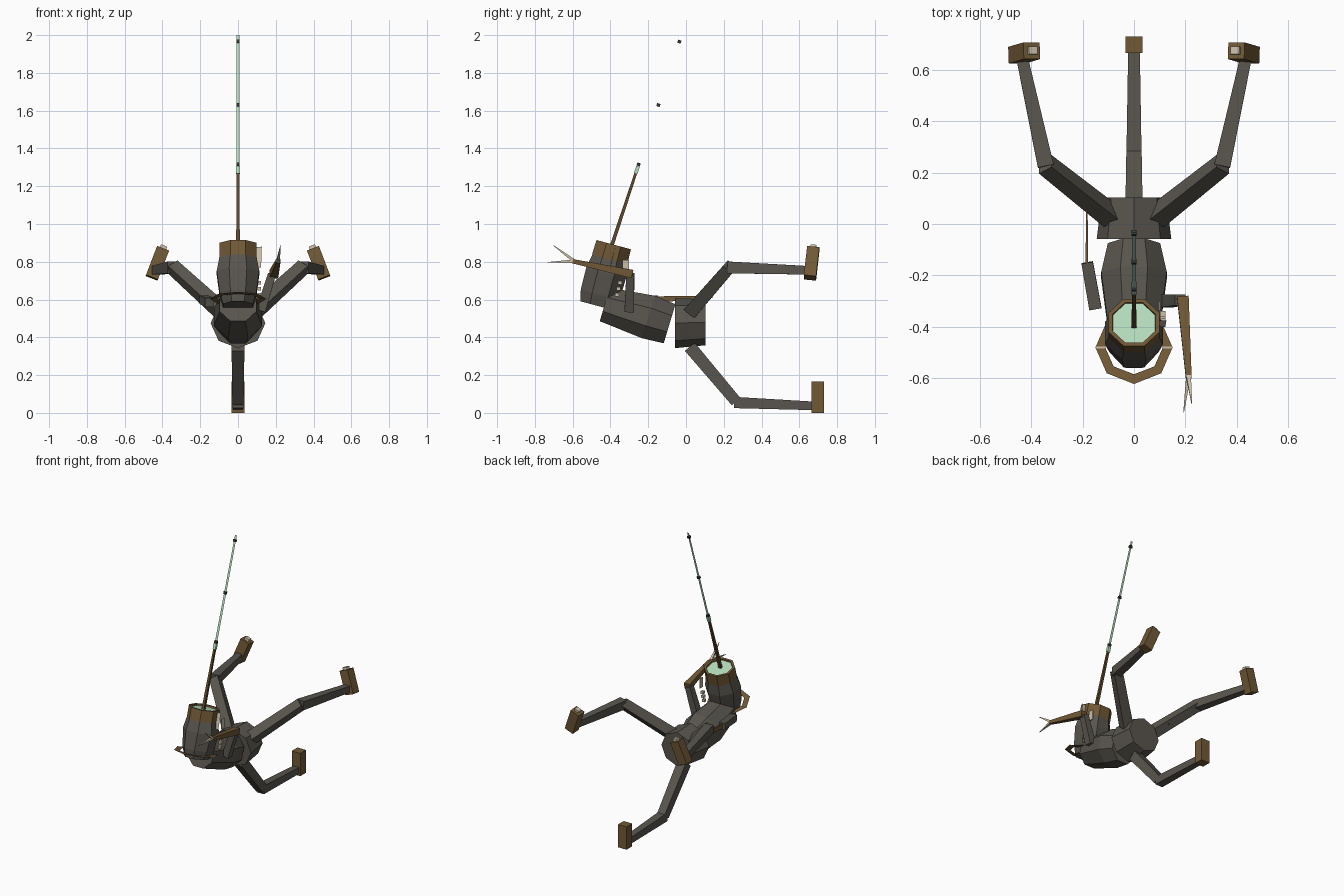
import bpy, bmesh, math
from mathutils import Vector, Matrix

if "Cube" in bpy.data.objects:
    bpy.data.objects.remove(bpy.data.objects["Cube"])

def mat(name, c):
    m = bpy.data.materials.new(name)
    m.diffuse_color = (*c, 1)
    m.use_nodes = True
    m.node_tree.nodes["Principled BSDF"].inputs["Base Color"].default_value = m.diffuse_color
    return m

GREY = mat("grey hide", (0.10, 0.092, 0.077))
BROWN = mat("brown shell", (0.165, 0.10, 0.037))
STAFF = mat("dark wood", (0.11, 0.065, 0.026))
BONE = mat("bone", (0.60, 0.52, 0.40))
GLOW = mat("pale green", (0.47, 0.74, 0.52))
DARK = mat("dark band", (0.035, 0.04, 0.035))

def finish(name, bm, m):
    bmesh.ops.recalc_face_normals(bm, faces=bm.faces)
    me = bpy.data.meshes.new(name)
    bm.to_mesh(me)
    bm.free()
    me.materials.append(m)
    ob = bpy.data.objects.new(name, me)
    bpy.context.collection.objects.link(ob)
    return ob

def loft(name, rings, n, m, offset=0.0, axis=None, caps=(True, True)):
    """rings: (centre, radius_side, radius_up); sections perpendicular to the axis."""
    bm = bmesh.new()
    pts = [Vector(r[0]) for r in rings]
    loops = []
    for i, (c, ra, rb) in enumerate(rings):
        d = Vector(axis) if axis else pts[min(i + 1, len(pts) - 1)] - pts[max(i - 1, 0)]
        d.normalize()
        side = Vector((1, 0, 0)) - d * d.x
        if side.length < 0.3:
            side = Vector((0, 1, 0)) - d * d.y
        side.normalize()
        up = d.cross(side)
        loops.append([bm.verts.new(pts[i] + side * ra * math.cos(a) + up * rb * math.sin(a))
                      for a in [offset + math.tau * k / n for k in range(n)]])
    for a, b in zip(loops, loops[1:]):
        for k in range(n):
            bm.faces.new((a[k], a[(k + 1) % n], b[(k + 1) % n], b[k]))
    if caps[0]:
        bm.faces.new(loops[0])
    if caps[1]:
        bm.faces.new(loops[-1])
    return finish(name, bm, m)

def limb(name, pts, radii, m, n=4):
    return loft(name, [(p, r, r) for p, r in zip(pts, radii)], n, m, math.pi / n)

def box(name, c, size, m, rot=Matrix.Identity(3)):
    bm = bmesh.new()
    bmesh.ops.create_cube(bm, size=1, matrix=Matrix.Translation(c) @ rot.to_4x4() @ Matrix.Diagonal((*size, 1)))
    return finish(name, bm, m)

def quad(name, corners, m):
    bm = bmesh.new()
    bm.faces.new([bm.verts.new(c) for c in corners])
    return finish(name, bm, m)

# Pelvis and torso
loft("pelvis", [((0, -0.058, 0.475), 0.145, 0.132), ((0, 0.103, 0.48), 0.125, 0.122)], 8, GREY, axis=(0, 1, 0))
o = math.pi / 8
loft("torso", [((0, -0.087, 0.472), 0.11, 0.117), ((0, -0.2, 0.508), 0.138, 0.127),
               ((0, -0.43, 0.574), 0.105, 0.10)], 8, GREY, o, axis=(0, -0.958, 0.287))

# Head: tilted barrel with a brown rim and glowing top
AX = Vector((0, 0.26, 0.966))
B = Vector((0, -0.47, 0.567))
hp = lambda t: B + AX * t
loft("head", [(hp(0), 0.085, 0.10), (hp(0.06), 0.105, 0.115), (hp(0.18), 0.122, 0.118),
              (hp(0.27), 0.104, 0.10)], 8, GREY, o, axis=AX)
loft("head_rim", [(hp(0.255), 0.107, 0.105), (hp(0.335), 0.107, 0.102), (hp(0.335), 0.090, 0.087),
                  (hp(0.32), 0.088, 0.085)], 8, BROWN, o, axis=AX, caps=(False, False))
loft("glowing_top", [(hp(0.318), 0.09, 0.087), (hp(0.324), 0.09, 0.087)], 8, GLOW, o, axis=AX)

# Flat collar ring round the lower head
CC = Vector((0, -0.48, 0.603))
loft("collar", [(CC, 0.15, 0.147), (CC, 0.112, 0.108)], 8, BROWN, axis=AX, caps=(False, False))
for s in (-1, 1):
    box("collar_notch", CC + Vector((s * 0.131, 0, 0)), (0.038, 0.008, 0.006), BONE)

# Staff, lamp and thin light ribbon
SD = Vector((0, 0.315, 0.949))
s0 = Vector((0, -0.395, 0.88))
sp = lambda z: s0 + SD * ((z - s0.z) / SD.z)
limb("staff", [sp(0.88), sp(1.275)], [0.014, 0.010], STAFF)
limb("staff_lamp", [sp(1.268), sp(1.305)], [0.014, 0.014], GLOW)
X = Vector((0.009, 0, 0))
quad("ribbon", [sp(1.3) - X, sp(1.3) + X, sp(2.0) - X * -0.8, sp(2.0) + X * -0.8], GLOW)
for z in (1.315, 1.63, 1.965):
    limb("ribbon_band", [sp(z - 0.008), sp(z + 0.008)], [0.013, 0.013], DARK)

# Three legs with brown feet and bone toe caps
def foot(c, tilt):
    rot = Matrix.Rotation(tilt, 3, 'Y') @ Matrix.Rotation(math.radians(-6) if tilt else 0, 3, 'X')
    box("foot", c, (0.068, 0.065, 0.165), BROWN, rot)
    if tilt:
        box("toe_cap", Vector(c) + rot @ Vector((0, 0, 0.09)), (0.035, 0.03, 0.02), BONE, rot)

for s in (-1, 1):
    limb("upper_leg", [(s * 0.09, 0.03, 0.54), (s * 0.345, 0.232, 0.772)], [0.05, 0.044], GREY)
    limb("upper_shin", [(s * 0.343, 0.225, 0.77), (s * 0.435, 0.645, 0.755)], [0.044, 0.032], GREY)
    foot((s * 0.427, 0.665, 0.792), -s * math.radians(21))
limb("lower_leg", [(0, 0.02, 0.35), (0, 0.265, 0.06)], [0.048, 0.042], GREY)
limb("lower_shin", [(0, 0.255, 0.055), (0, 0.68, 0.037)], [0.042, 0.032], GREY)
foot((0, 0.697, 0.083), 0)

# Raised right arm with claw
limb("right_upper_arm", [(0.12, -0.30, 0.54), (0.18, -0.295, 0.735)], [0.036, 0.03], GREY)
limb("right_forearm", [(0.19, -0.285, 0.735), (0.213, -0.60, 0.803)], [0.032, 0.016], BROWN)
for tip in ((0.225, -0.70, 0.885), (0.193, -0.733, 0.797)):
    limb("claw", [(0.212, -0.59, 0.803), tip], [0.013, 0.002], BONE)

# Left arm folded back, ending in a thin blade
limb("left_upper_arm", [(-0.15, -0.33, 0.585), (-0.182, -0.15, 0.60)], [0.034, 0.032], GREY)
loft("left_blade", [((-0.183, -0.16, 0.60), 0.007, 0.024), ((-0.184, 0.14, 0.615), 0.004, 0.008)], 4, BROWN, math.pi / 4)

# Hanging tags and beads beside the head
quad("ear_tag", [(0.078, -0.405, 0.76), (0.122, -0.40, 0.77), (0.126, -0.375, 0.88), (0.082, -0.375, 0.875)], BONE)
box("side_tag", (0.10, -0.318, 0.775), (0.006, 0.035, 0.07), BONE)
for k in range(3):
    box("bead", (0.112, -0.35 - 0.008 * k, 0.69 - 0.032 * k), (0.02, 0.022, 0.018), BONE)
